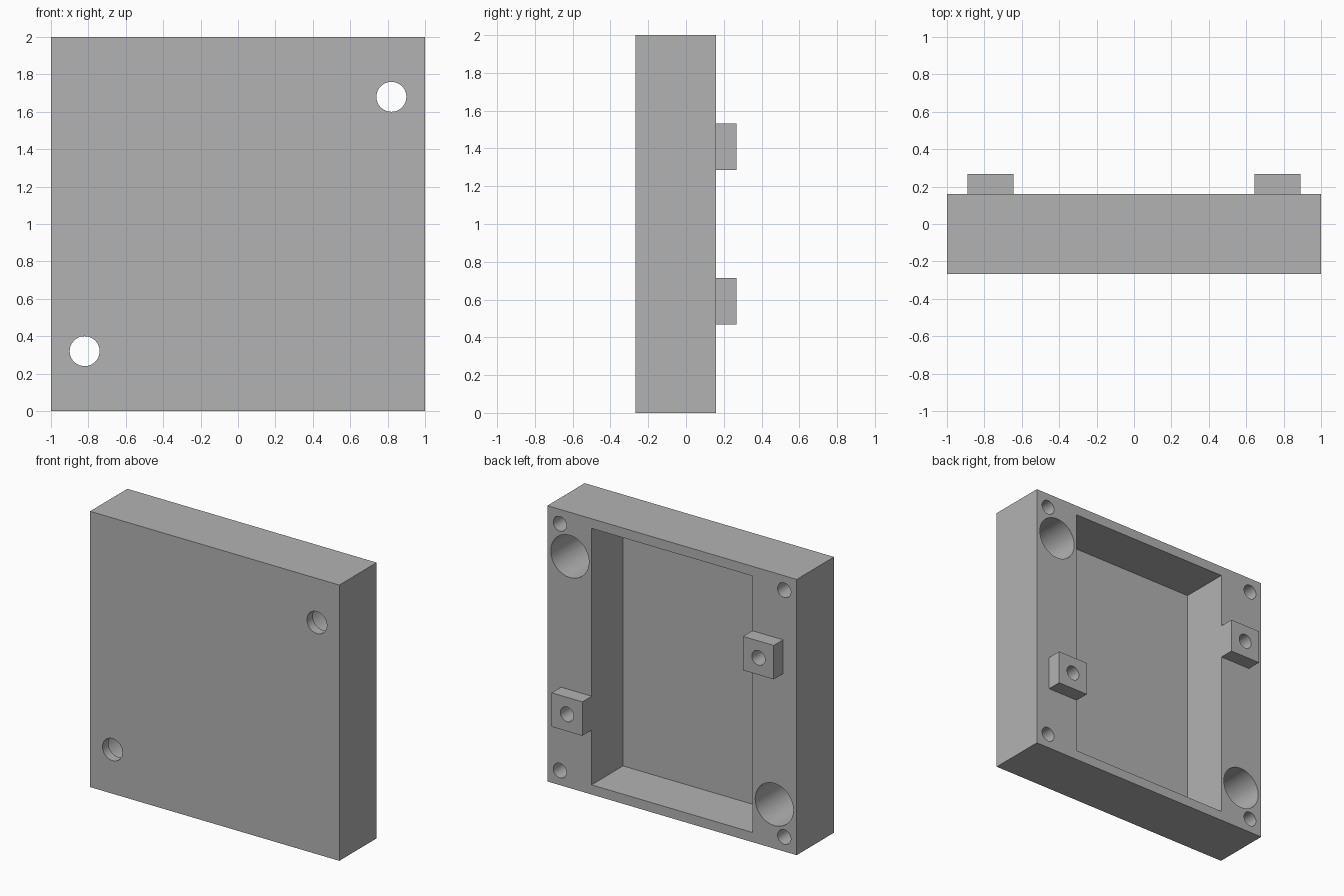
import bpy, bmesh
from math import pi, radians
from mathutils import Matrix, Vector

if "Cube" in bpy.data.objects:
    bpy.data.objects.remove(bpy.data.objects["Cube"], do_unlink=True)

# Depth planes along y
FRONT, FLOOR, RIM, LUG_BACK = -0.267, -0.20, 0.16, 0.267
BORE_END = -0.11
OPEN = 0.3

grey = bpy.data.materials.new("plain_grey")
grey.use_nodes = True
colour = (0.45, 0.45, 0.45, 1)
grey.diffuse_color = colour
grey.node_tree.nodes["Principled BSDF"].inputs["Base Color"].default_value = colour


def make_object(name, bm):
    mesh = bpy.data.meshes.new(name)
    bm.to_mesh(mesh)
    bm.free()
    obj = bpy.data.objects.new(name, mesh)
    bpy.context.collection.objects.link(obj)
    mesh.materials.append(grey)
    return obj


def box(name, low, high):
    low, high = Vector(low), Vector(high)
    bm = bmesh.new()
    place = Matrix.Translation((low + high) / 2) @ Matrix.Diagonal((*(high - low), 1))
    bmesh.ops.create_cube(bm, size=1, matrix=place)
    return make_object(name, bm)


def bore(name, x, z, radius, y0, y1):
    bm = bmesh.new()
    place = Matrix.Translation((x, (y0 + y1) / 2, z)) @ Matrix.Rotation(pi / 2, 4, "X")
    bmesh.ops.create_cone(bm, cap_ends=True, segments=48, radius1=radius,
                          radius2=radius, depth=y1 - y0, matrix=place)
    return make_object(name, bm)


def cut(target, cutter):
    cutter.hide_render = True
    mod = target.modifiers.new("cut", "BOOLEAN")
    mod.operation = "DIFFERENCE"
    mod.solver = "EXACT"
    mod.object = cutter
    bpy.context.view_layer.objects.active = target
    bpy.ops.object.modifier_apply(modifier=mod.name)
    bpy.data.objects.remove(cutter, do_unlink=True)


# Housing block with the open pocket in its back
housing = box("housing", (-1, FRONT, 0), (1, RIM, 2))
cut(housing, box("pocket_cutter", (-0.645, FLOOR, 0.07), (0.645, OPEN, 1.93)))

# Screw holes in the four corners
for x in (-0.9, 0.9):
    for z in (0.105, 1.895):
        cut(housing, bore("corner_cutter", x, z, 0.053, BORE_END, OPEN))

parts = [housing]
for side, label in ((1, "left"), (-1, "right")):
    # Counterbored through hole, one on each diagonal corner
    x, z = side * 0.82, 1 + side * 0.68
    cut(housing, bore("counterbore_cutter", x, z, 0.153, FLOOR, OPEN))
    cut(housing, bore("through_cutter", x, z, 0.08, FRONT - 0.1, FLOOR + 0.1))

    # Square lug beside the pocket, drilled on into the rim
    x, z = side * 0.768, 1 - side * 0.41
    lug = box(label + "_lug", (x - 0.123, RIM, z - 0.123), (x + 0.123, LUG_BACK, z + 0.123))
    for part in (lug, housing):
        cut(part, bore("lug_cutter", x, z, 0.053, BORE_END, OPEN))
    parts.append(lug)

# Smooth bores, crisp edges
bpy.ops.object.select_all(action="DESELECT")
for part in parts:
    part.select_set(True)
bpy.context.view_layer.objects.active = housing
bpy.ops.object.shade_smooth_by_angle(angle=radians(30))
